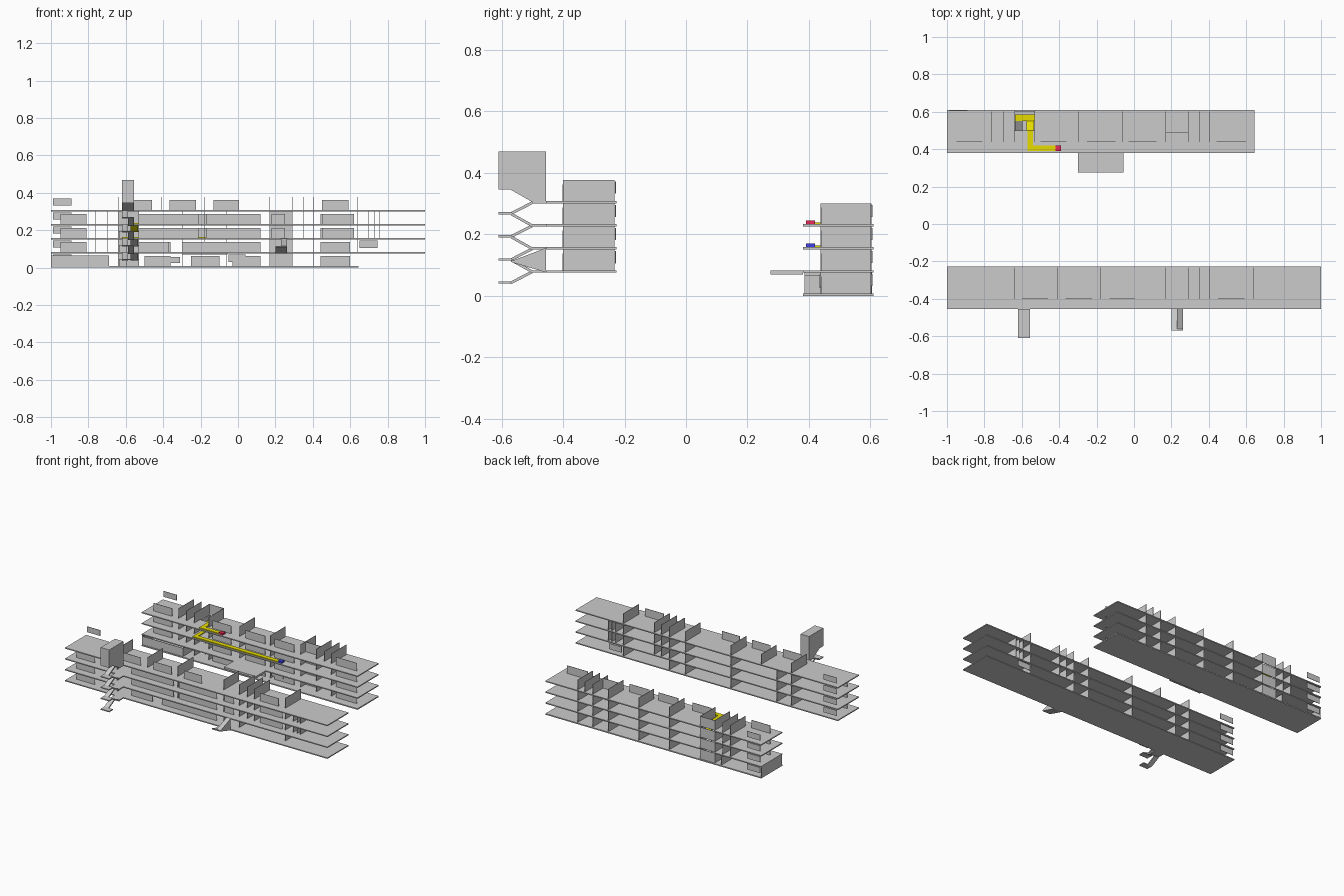
import bpy, bmesh
from mathutils import Vector

if "Cube" in bpy.data.objects:
    bpy.data.objects.remove(bpy.data.objects["Cube"])

T = 0.003          # wall thickness


def finish(name, bm, mat=None):
    bmesh.ops.recalc_face_normals(bm, faces=bm.faces)
    me = bpy.data.meshes.new(name)
    bm.to_mesh(me)
    bm.free()
    ob = bpy.data.objects.new(name, me)
    bpy.context.collection.objects.link(ob)
    if mat:
        me.materials.append(mat)
    return ob


def boxes(name, items, mat=None):
    """One object from several (x0, x1, y0, y1, z0, z1) boxes."""
    bm = bmesh.new()
    for x0, x1, y0, y1, z0, z1 in items:
        vs = bmesh.ops.create_cube(bm, size=1)["verts"]
        for v in vs:
            v.co = Vector((x1 if v.co.x > 0 else x0,
                           y1 if v.co.y > 0 else y0,
                           z1 if v.co.z > 0 else z0))
    return finish(name, bm, mat)


def prism(name, x0, x1, profile, mat=None):
    """Extrude a (y, z) profile along x."""
    bm = bmesh.new()
    f = bm.faces.new([bm.verts.new((x0, y, z)) for y, z in profile])
    ext = bmesh.ops.extrude_face_region(bm, geom=[f])["geom"]
    bmesh.ops.translate(bm, vec=(x1 - x0, 0, 0),
                        verts=[g for g in ext if isinstance(g, bmesh.types.BMVert)])
    return finish(name, bm, mat)


def flight(name, x0, x1, a, b, t=0.01, mat=None):
    prism(name, x0, x1, [a, b, (b[0], b[1] - t), (a[0], a[1] - t)], mat)


def colour(name, rgb):
    m = bpy.data.materials.new(name)
    m.diffuse_color = (*rgb, 1)
    m.use_nodes = True
    m.node_tree.nodes["Principled BSDF"].inputs["Base Color"].default_value = m.diffuse_color
    return m


def cross_walls(name, xs, y0, y1, z0, h):
    boxes(name, [(x - T / 2, x + T / 2, y0, y1, z0, z0 + h) for x in xs])


def long_walls(name, spans, y, z0, h):
    boxes(name, [(a, b, y - T / 2, y + T / 2, z0, z0 + h) for a, b in spans])


yellow = colour("route_yellow", (0.8, 0.72, 0.0))
red = colour("marker_red", (0.85, 0.02, 0.1))
blue = colour("marker_blue", (0.05, 0.05, 0.8))

# Front building: four slabs, room dividers, corridor panels, end signs
front_floors = [0.083, 0.158, 0.233, 0.308]
for i, z in enumerate(front_floors):
    n = f"front_floor_{i + 1}"
    top = i == 3
    h = 0.069
    boxes(n + "_slab", [(-1, 1, -0.455, -0.226, z - 0.007, z)])
    if top:
        xs = [-0.64, -0.41, -0.18, 0.17, 0.29, 0.35, 0.405, 0.64]
        spans = [(-0.6, -0.46), (-0.365, -0.225), (-0.13, 0.005), (0.45, 0.59)]
    elif i == 0:
        xs = [-0.64, -0.53, -0.18, 0.17, 0.29, 0.64]
        spans = [(-0.95, -0.81), (-0.53, -0.37), (-0.3, 0.12)]
    else:
        xs = [-0.64, -0.53, -0.18, 0.17, 0.29, 0.35, 0.405, 0.64, 0.7, 0.73, 0.755]
        spans = [(-0.95, -0.81), (-0.53, -0.21), (-0.17, 0.12), (0.18, 0.25), (0.45, 0.62)]
    cross_walls(n + "_dividers", xs, -0.4, -0.232, z, h)
    long_walls(n + "_panels", spans, -0.4, z, 0.054)
    boxes(n + "_sign", [(-0.99, -0.89, -0.231, -0.228, z + 0.024, z + 0.063)])
boxes("front_hall_sign", [(0.65, 0.745, -0.231, -0.228, 0.105, 0.145)])

# Outdoor switchback stair
X0, XM, X1 = -0.62, -0.588, -0.555
for i, z in enumerate(front_floors):
    n = f"outdoor_stair_{i + 1}"
    boxes(n + "_landings", [(X0, X1, -0.5, -0.455, z - 0.007, z),
                            (X0, X1, -0.61, -0.57, z - 0.043, z - 0.036)])
    flight(n + "_upper_flight", X0, XM, (-0.57, z - 0.036), (-0.5, z))
    if i < 3:
        flight(n + "_lower_flight", XM, X1, (-0.5, z), (-0.57, z + 0.039))
prism("outdoor_stair_housing", X0, X1,
      [(-0.61, 0.345), (-0.57, 0.345), (-0.5, 0.305), (-0.455, 0.305),
       (-0.455, 0.47), (-0.61, 0.47)])

# Short side stair
flight("side_stair_flight", 0.2, 0.262, (-0.455, 0.083), (-0.57, 0.117), 0.007)
prism("side_stair_wedge", 0.231, 0.262, [(-0.455, 0.083), (-0.57, 0.112), (-0.455, 0.156)])

# Rear building: slabs leave a stairwell open on the upper floors
rear_floors = [0.008, 0.083, 0.158, 0.233]
for i, z in enumerate(rear_floors):
    n = f"rear_floor_{i + 1}"
    a, b = z - 0.007 if i else 0, z
    if i == 0:
        boxes(n + "_slab", [(-1, 0.645, 0.38, 0.61, a, b)])
    else:
        boxes(n + "_slab", [(-1, -0.64, 0.38, 0.61, a, b), (-0.53, 0.645, 0.38, 0.61, a, b),
                            (-0.64, -0.53, 0.38, 0.5, a, b)])
    xs = [-0.64, -0.53, -0.295, -0.06, 0.17, 0.29, 0.405]
    if i:
        xs += [-0.76, -0.7]
    if i == 3:
        xs += [0.35]
    cross_walls(n + "_dividers", xs, 0.438, 0.602, z, 0.068)
    spans = [(-0.95, -0.81), (-0.5, -0.36), (-0.25, -0.1), (-0.03, 0.12), (0.44, 0.6)]
    if i == 0:
        spans = spans[1:]
    long_walls(n + "_panels", spans, 0.44, z, 0.054)
    long_walls(n + "_stair_back", [(-0.64, -0.53)], 0.602, z, 0.068)
    long_walls(n + "_washroom_divider", [(0.17, 0.29)], 0.49, z, 0.068)
    boxes(n + "_sign", [(-0.99, -0.89, 0.603, 0.606, z + 0.024, z + 0.063)])

# Closed ground-floor room, door signs and entrance canopy
boxes("rear_ground_room", [(-1, -0.997, 0.385, 0.605, 0.008, 0.076),
                           (-1, -0.69, 0.385, 0.388, 0.008, 0.066),
                           (-0.693, -0.69, 0.385, 0.602, 0.008, 0.066)])
boxes("rear_ground_signs", [(-0.39, -0.31, 0.434, 0.437, 0.025, 0.058),
                            (-0.05, 0.04, 0.434, 0.437, 0.03, 0.07)])
boxes("entrance_canopy", [(-0.3, -0.055, 0.275, 0.38, 0.07, 0.083)])

# Indoor stair flights, the top one carries the yellow route
for i, z in enumerate(rear_floors[:3]):
    m = yellow if i == 2 else None
    n = f"indoor_stair_{i + 1}"
    flight(n + "_lower_flight", -0.637, -0.595, (0.49, z), (0.55, z + 0.0375), 0.006,
           m if i < 2 else None)
    boxes(n + "_landing", [(-0.637, -0.533, 0.55, 0.585, z + 0.032, z + 0.038)], m)
    flight(n + "_upper_flight", -0.575, -0.535, (0.55, z + 0.0375), (0.5, z + 0.075), 0.006, m)

# Yellow route strips and end markers
zt, zl = rear_floors[3], rear_floors[2]
boxes("route_upper", [(-0.57, -0.54, 0.39, 0.5, zt, zt + 0.006),
                      (-0.54, -0.415, 0.39, 0.42, zt, zt + 0.006)], yellow)
boxes("route_lower", [(-0.62, -0.595, 0.39, 0.5, zl, zl + 0.006),
                      (-0.595, 0.03, 0.39, 0.42, zl, zl + 0.006)], yellow)
boxes("route_end_marker", [(-0.42, -0.39, 0.39, 0.42, zt, zt + 0.012)], red)
boxes("route_start_marker", [(0.03, 0.06, 0.39, 0.42, zl, zl + 0.012)], blue)
